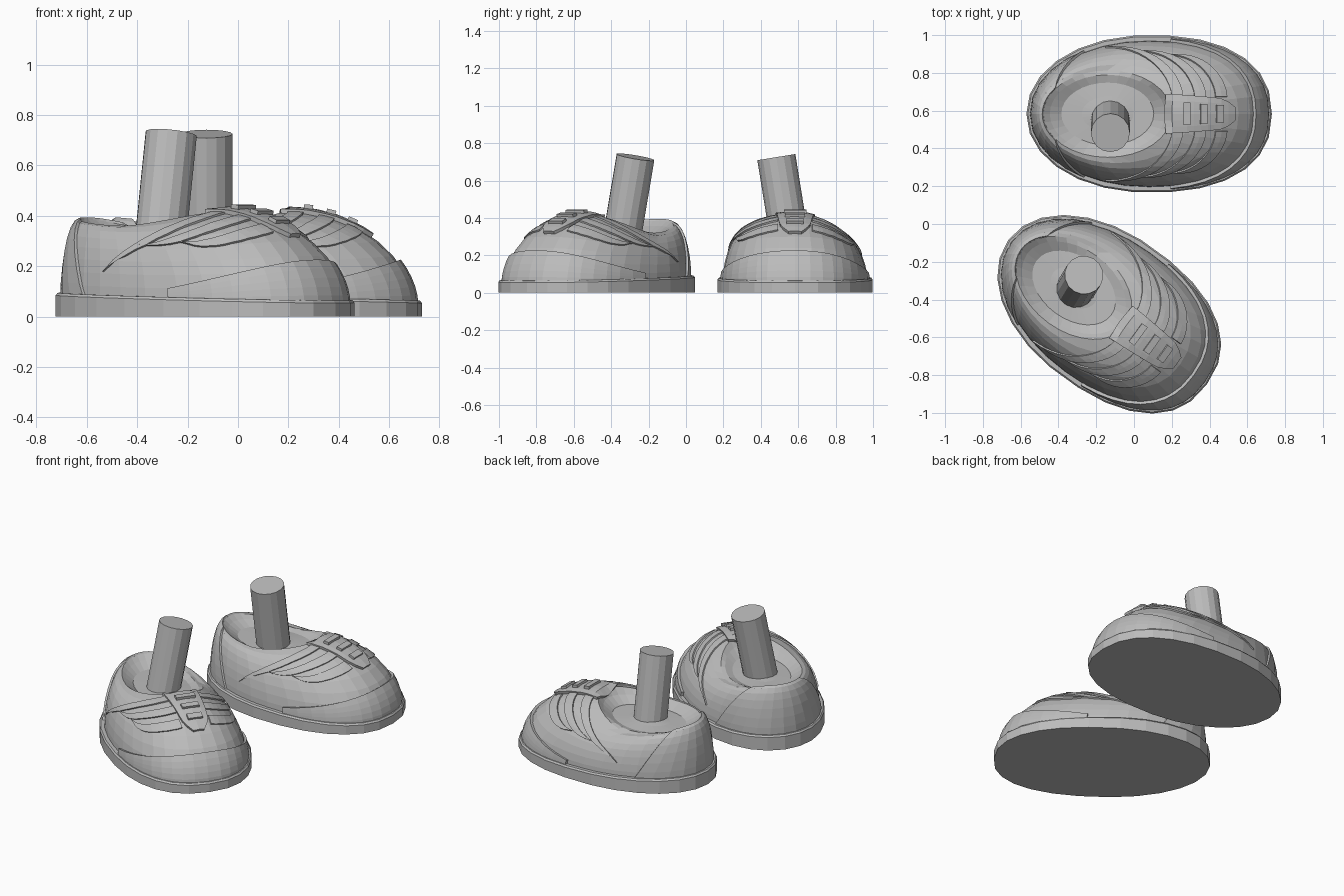
import bpy, bmesh
from math import sin, cos, pi, radians
from mathutils import Vector, Matrix
from mathutils.bvhtree import BVHTree

cube = bpy.data.objects.get("Cube")
if cube:
    bpy.data.objects.remove(cube)

grey = bpy.data.materials.new("plain_grey")
grey.use_nodes = True
grey.diffuse_color = (0.5, 0.5, 0.5, 1)
grey.node_tree.nodes["Principled BSDF"].inputs["Base Color"].default_value = (0.5, 0.5, 0.5, 1)


def add_object(name, bm, place, thickness=0):
    bmesh.ops.recalc_face_normals(bm, faces=bm.faces)
    mesh = bpy.data.meshes.new(name)
    bm.to_mesh(mesh)
    bm.free()
    mesh.materials.append(grey)
    obj = bpy.data.objects.new(name, mesh)
    bpy.context.collection.objects.link(obj)
    obj.matrix_world = place
    if thickness:
        mod = obj.modifiers.new("thickness", "SOLIDIFY")
        mod.thickness, mod.offset = thickness, 0
    return obj


def grid(rows, closed=False, caps=False):
    """Skin a list of equally long point rows."""
    bm = bmesh.new()
    verts = [[bm.verts.new(p) for p in row] for row in rows]
    n = len(rows[0])
    for a, b in zip(verts, verts[1:]):
        for i in range(n if closed else n - 1):
            j = (i + 1) % n
            bm.faces.new((a[i], a[j], b[j], b[i]))
    if caps:
        bm.faces.new(verts[0][::-1])
        bm.faces.new(verts[-1])
    return bm


def signed_power(v, p):
    return abs(v) ** p * (1 if v >= 0 else -1)


def outline(angle, inset=0):
    """Footprint: blunt toe at +x, rounder heel at -x."""
    c, s = cos(angle), sin(angle)
    p = 0.85 if c > 0 else 0.97
    return Vector(((0.65 - inset) * signed_power(c, p),
                   (0.417 - inset) * signed_power(s, p), 0))


def sole_top(x):
    return 0.08 - 0.025 * x


def collar(angle):
    """Rim of the ankle opening, lower on the +y side."""
    c, s = cos(angle), sin(angle)
    side = 0.31 if s > 0 else 0.36
    end = 0.42 if c > 0 else 0.385
    return Vector((-0.22 + 0.34 * c, 0.23 * s, side + (end - side) * abs(c) ** 1.5))


def upper(angle, s):
    """Point on the outside of the shoe; s runs from 0 at the sole to pi/2 at the rim."""
    low, rim = outline(angle, 0.03), collar(angle)
    low.z = sole_top(low.x) - 0.01
    p = rim + (low - rim) * cos(s)
    p.z = low.z + (rim.z - low.z) * sin(s) ** 1.15
    return p


def ring(n, fn):
    return [fn(2 * pi * i / n) for i in range(n)]


def span(a, b, n):
    return [a + (b - a) * i / n for i in range(n + 1)]


def build_shoe(side, place):
    # sole with a softened top lip
    def sole_ring(inset, drop):
        def point(a):
            p = outline(a, inset)
            p.z = sole_top(p.x) - drop
            return p
        return ring(26, point)
    floor = ring(26, outline)
    rows = [floor, sole_ring(0, 0.01), sole_ring(0.008, 0), sole_ring(0.03, 0), sole_ring(0.05, 0.01)]
    add_object(side + "_sole", grid(rows, True, True), place)

    # upper with the sunken ankle opening
    rows = [ring(32, lambda a: upper(a, s)) for s in span(0, pi / 2, 8)]
    for scale, height, mix in ((0.9, 0.33, 0.5), (0.72, 0.31, 0.85), (0.4, 0.32, 1), (0.1, 0.33, 1)):
        def dish(a):
            rim = collar(a)
            return Vector((-0.22 + (rim.x + 0.22) * scale, rim.y * scale,
                           rim.z * (1 - mix) + height * mix))
        rows.append(ring(32, dish))
    bm = grid(rows, True, True)
    tree = BVHTree.FromBMesh(bm)
    add_object(side + "_upper", bm, place)

    def drape(x, y, lift=0.0):
        hit = tree.ray_cast(Vector((x, y, 2)), Vector((0, 0, -1)))
        z = hit[0].z if hit[0] else sole_top(x)
        return Vector((x, y, z + lift))

    # toe cap
    rows = []
    for a in span(radians(-82), radians(82), 18):
        edge = 0.1 + 0.42 * cos(a) ** 0.8
        rows.append([upper(a, s) for s in span(0, edge, 5)])
    add_object(side + "_toe_cap", grid(rows), place, 0.03)

    # heel counter, narrowing towards the rim
    rows = []
    for s in span(0, pi / 2, 7):
        half = radians(58 - 14 * s)
        rows.append([upper(a, s) for a in span(pi - half, pi + half, 10)])
    add_object(side + "_heel_counter", grid(rows), place, 0.022)

    # lace panel with a rounded front end
    rows = []
    for t in span(0, 1, 10):
        half = (0.105 - 0.03 * t) * (1 - max(0, (t - 0.75) / 0.25) ** 2 * 0.55)
        rows.append([drape(0.09 + 0.36 * t, y, 0.004) for y in span(-half, half, 6)])
    add_object(side + "_lace_panel", grid(rows), place, 0.028)

    # lace bars
    for i, x in enumerate((0.2, 0.29, 0.375)):
        half = 0.06 - 0.007 * i
        rows = [[drape(px, 0, 0.022) + Vector((0, y, 0)) for y in (-half, half)]
                for px in (x - 0.018, x + 0.018)]
        add_object(f"{side}_lace_bar_{i + 1}", grid(rows), place, 0.018)

    # side stripes sweeping back from the lace panel
    for sign, label in ((1, "a"), (-1, "b")):
        for i, (start, end) in enumerate(((0.15, -0.2), (0.27, -0.04), (0.38, 0.12))):
            rows = []
            for t in span(0, 1, 12):
                x = start + (end - start) * t ** 1.7
                y = sign * (0.09 + (0.26 - 0.02 * i) * sin(t * pi / 2))
                rows.append([drape(x + w, y) for w in (-0.03, 0, 0.03)])
            add_object(f"{side}_stripe_{label}{i + 1}", grid(rows), place, 0.018)


def build_leg(name, bottom, top):
    axis = Vector(top) - Vector(bottom)
    bm = bmesh.new()
    bmesh.ops.create_cone(bm, cap_ends=True, segments=16, radius1=0.103, radius2=0.103, depth=axis.length)
    turn = axis.to_track_quat("Z", "Y").to_matrix().to_4x4()
    add_object(name, bm, Matrix.Translation(Vector(bottom) + axis / 2) @ turn)


build_shoe("left", Matrix.Translation((0.08, 0.583, 0)))
build_shoe("right", Matrix.Translation((-0.14, -0.467, 0)) @ Matrix.Rotation(radians(-36), 4, "Z"))
build_leg("left_leg", (-0.125, 0.555, 0.28), (-0.125, 0.483, 0.725))
build_leg("right_leg", (-0.31, -0.345, 0.28), (-0.265, -0.27, 0.725))
